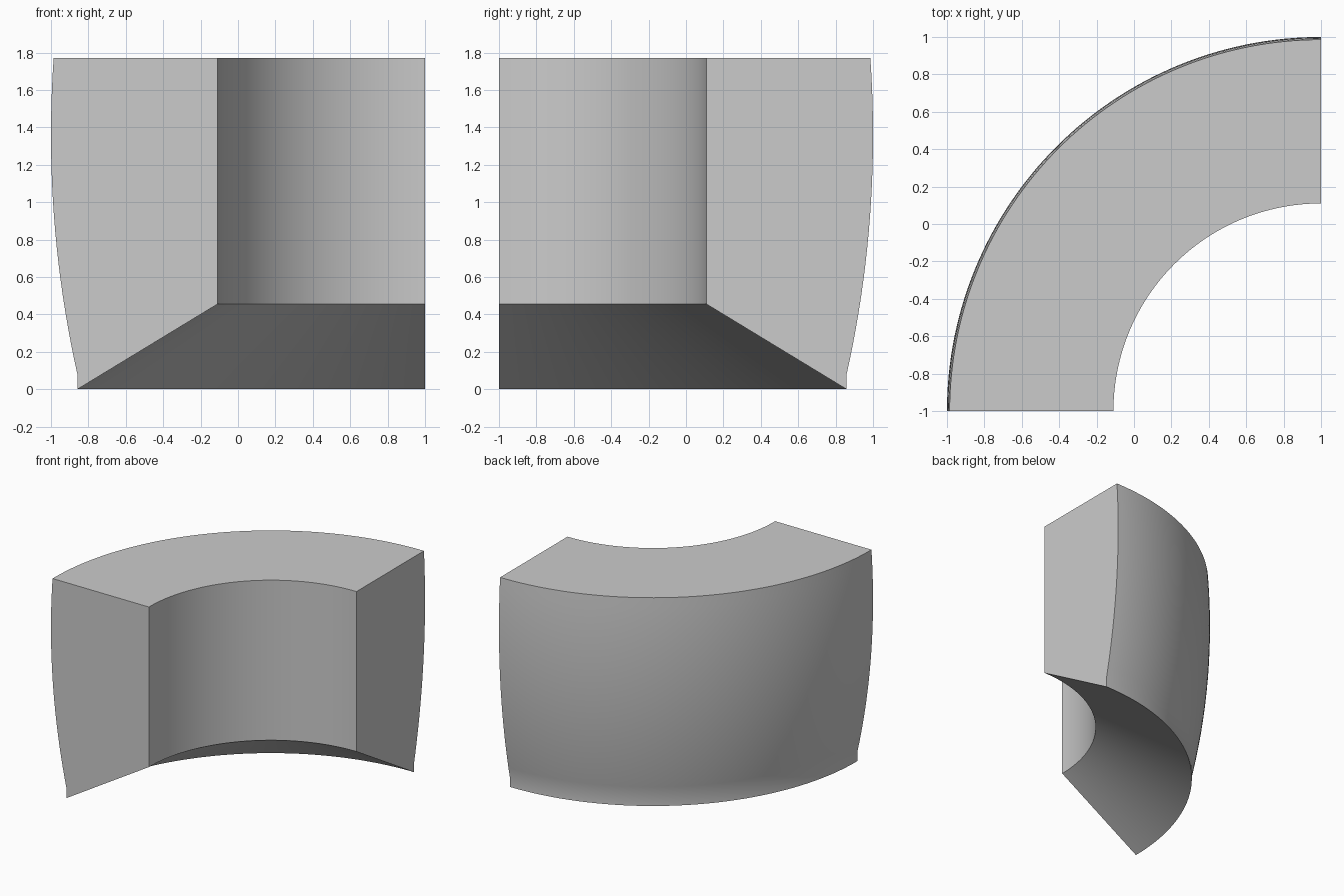
import bpy
import bmesh
from math import pi, sqrt, radians
from mathutils import Matrix

cube = bpy.data.objects.get("Cube")
if cube:
    bpy.data.objects.remove(cube, do_unlink=True)

AXIS_X, AXIS_Y = 1.0, -1.0      # centre of the quarter turn
INNER, OUTER = 1.11, 2.0        # radii
TOP, INNER_BOTTOM, LIP = 1.77, 0.455, 0.08
BULGE_Z, BULGE_R = 1.36, 5.87   # height and radius of the outer bulge
SEGMENTS, STEPS = 64, 20

# Plain grey material
grey = bpy.data.materials.new("plain grey")
grey.use_nodes = True
colour = (0.6, 0.6, 0.6, 1.0)
grey.diffuse_color = colour
grey.node_tree.nodes["Principled BSDF"].inputs["Base Color"].default_value = colour


def bulge(z):
    """Outer radius at height z."""
    return OUTER - BULGE_R + sqrt(BULGE_R ** 2 - (z - BULGE_Z) ** 2)


# Cross-section: straight inner wall, sloped underside, short lip, bulged outer wall
profile = [(INNER, TOP), (INNER, INNER_BOTTOM), (bulge(LIP), 0.0)]
for i in range(STEPS + 1):
    z = LIP + (TOP - LIP) * i / STEPS
    profile.append((bulge(z), z))

# Sweep the section through a quarter turn, leaving both ends closed
bm = bmesh.new()
start = [bm.verts.new((AXIS_X - r, AXIS_Y, z)) for r, z in profile]
edges = [bm.edges.new((v, start[i - 1])) for i, v in enumerate(start)]
bmesh.ops.spin(bm, geom=start + edges, cent=(AXIS_X, AXIS_Y, 0), axis=(0, 0, 1),
               angle=-pi / 2, steps=SEGMENTS, use_merge=False)
bmesh.ops.holes_fill(bm, edges=[e for e in bm.edges if e.is_boundary], sides=0)
bmesh.ops.recalc_face_normals(bm, faces=bm.faces[:])

mesh = bpy.data.meshes.new("curved_block")
bm.to_mesh(mesh)
bm.free()
mesh.materials.append(grey)
block = bpy.data.objects.new("curved_block", mesh)
bpy.context.collection.objects.link(block)

# Smooth curved walls, sharp section edges
bpy.ops.object.select_all(action="DESELECT")
block.select_set(True)
bpy.context.view_layer.objects.active = block
bpy.ops.object.shade_smooth_by_angle(angle=radians(30))
